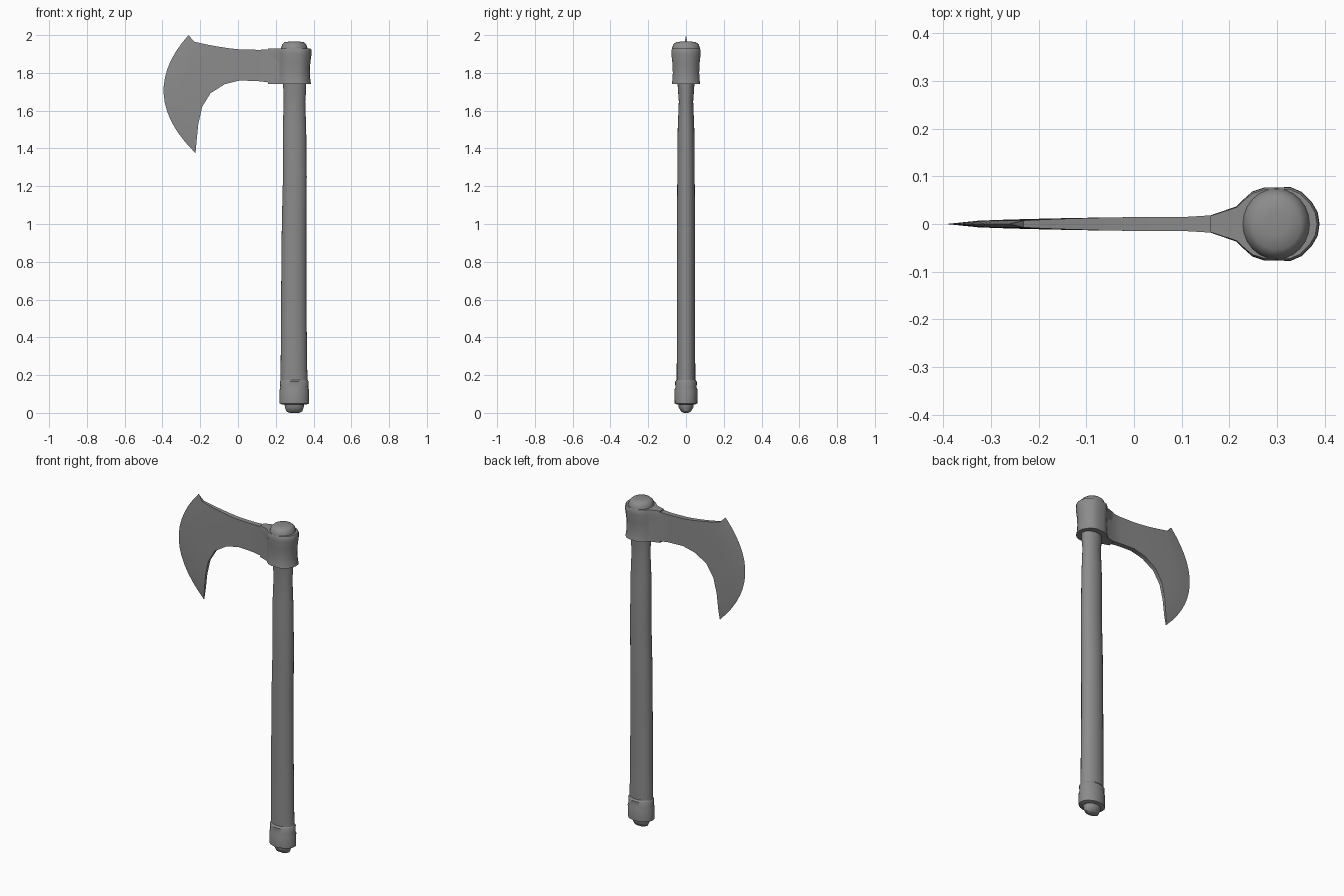
import bpy
import bmesh
import math

cube = bpy.data.objects.get("Cube")
if cube:
    bpy.data.objects.remove(cube, do_unlink=True)

grey = bpy.data.materials.new("worn grey")
grey.use_nodes = True
grey.diffuse_color = (0.26, 0.26, 0.26, 1)
grey.node_tree.nodes["Principled BSDF"].inputs["Base Color"].default_value = (0.26, 0.26, 0.26, 1)

SHAFT_X = 0.298


def loft(name, rings, end_cap=True, angle=40):
    """Skin a list of equal-length point rings into one closed part."""
    bm = bmesh.new()
    loops = [[bm.verts.new(p) for p in ring] for ring in rings]
    n = len(loops[0])
    for a, b in zip(loops, loops[1:]):
        for i in range(n):
            j = (i + 1) % n
            bm.faces.new((a[i], a[j], b[j], b[i]))
    bm.faces.new(loops[0][::-1])
    if end_cap:
        bm.faces.new(loops[-1])
    bmesh.ops.remove_doubles(bm, verts=bm.verts, dist=0.0002)
    bmesh.ops.recalc_face_normals(bm, faces=bm.faces)
    mesh = bpy.data.meshes.new(name)
    bm.to_mesh(mesh)
    bm.free()
    mesh.materials.append(grey)
    obj = bpy.data.objects.new(name, mesh)
    bpy.context.collection.objects.link(obj)
    bpy.ops.object.select_all(action="DESELECT")
    obj.select_set(True)
    bpy.context.view_layer.objects.active = obj
    bpy.ops.object.shade_smooth_by_angle(angle=math.radians(angle))
    return obj


def oval(z, rx, ry, dx=0.0, sides=24):
    return [(SHAFT_X + dx + rx * math.cos(t), ry * math.sin(t), z)
            for t in (2 * math.pi * i / sides for i in range(sides))]


# Hand-carved shaft: height, half width, half depth, sideways drift
shaft = [(0.10, 0.072, 0.050, 0), (0.25, 0.070, 0.049, -0.002), (0.6, 0.067, 0.048, -0.003),
         (1.0, 0.065, 0.048, -0.001), (1.25, 0.063, 0.046, 0.003), (1.5, 0.062, 0.044, 0.001),
         (1.65, 0.057, 0.038, 0.001), (1.70, 0.060, 0.042, 0.002), (1.78, 0.062, 0.047, 0.002)]
loft("shaft", [oval(*s) for s in shaft])

# Pommel collar and end knob
collar = [(0.045, 0.066, 0.048), (0.05, 0.078, 0.060), (0.12, 0.078, 0.062), (0.135, 0.074, 0.056),
          (0.165, 0.076, 0.058), (0.175, 0.070, 0.050)]
loft("pommel_collar", [oval(*c) for c in collar])
knob = [(0.0, 0.025, 0.012), (0.008, 0.042, 0.026), (0.03, 0.050, 0.039), (0.055, 0.052, 0.041)]
loft("pommel_knob", [oval(*k) for k in knob])

# Socket: teardrop outline stacked upward, waisted around the eye
half = [(0.16, 0.018), (0.215, 0.037), (0.23, 0.052), (0.248, 0.068), (0.275, 0.077), (0.3, 0.0765),
        (0.328, 0.0775), (0.352, 0.067), (0.372, 0.047), (0.385, 0.025), (0.389, 0.0)]
outline = half + [(x, -y) for x, y in half[-2::-1]]


def socket_ring(z, scale):
    ring = []
    for x, y in outline:
        if x > SHAFT_X:
            x = SHAFT_X + (x - SHAFT_X) * scale
        ring.append((x, y * scale, z))
    return ring


socket = [(1.74, 0.98), (1.755, 0.94), (1.80, 0.90), (1.85, 0.93), (1.90, 1.0), (1.922, 0.99), (1.93, 0.94)]
loft("socket", [socket_ring(*s) for s in socket])

# Rounded crown above the eye
crown = [(1.90, 0.074, 0.074), (1.93, 0.070, 0.074), (1.95, 0.064, 0.068), (1.962, 0.052, 0.054),
         (1.966, 0.025, 0.025)]
loft("socket_crown", [oval(*c) for c in crown])

# Bearded blade: top point, bottom point, forward bulge, half thickness
blade = [((0.24, 1.929), (0.24, 1.742), 0.0, 0.042),
         ((0.215, 1.927), (0.215, 1.746), 0.0, 0.035),
         ((0.16, 1.924), (0.16, 1.75), 0.0, 0.018),
         ((0.11, 1.922), (0.11, 1.756), 0.0, 0.015),
         ((0.0, 1.925), (0.01, 1.76), 0.0, 0.0145),
         ((-0.06, 1.932), (-0.07, 1.74), 0.01, 0.0135),
         ((-0.11, 1.94), (-0.145, 1.693), 0.025, 0.012),
         ((-0.16, 1.949), (-0.19, 1.62), 0.045, 0.0105),
         ((-0.195, 1.957), (-0.21, 1.53), 0.07, 0.009),
         ((-0.232, 1.965), (-0.22, 1.43), 0.10, 0.007),
         ((-0.262, 2.0), (-0.225, 1.375), 0.15, 0.0)]


def blade_ring(top, bottom, bulge, thick, steps=14):
    side = []
    for i in range(steps + 1):
        v = i / steps
        x = top[0] + (bottom[0] - top[0]) * v - bulge * 4 * v * (1 - v)
        side.append((x, top[1] + (bottom[1] - top[1]) * v))
    return [(x, -thick, z) for x, z in side] + [(x, thick, z) for x, z in side[::-1]]


loft("blade", [blade_ring(*b) for b in blade], end_cap=False, angle=35)
